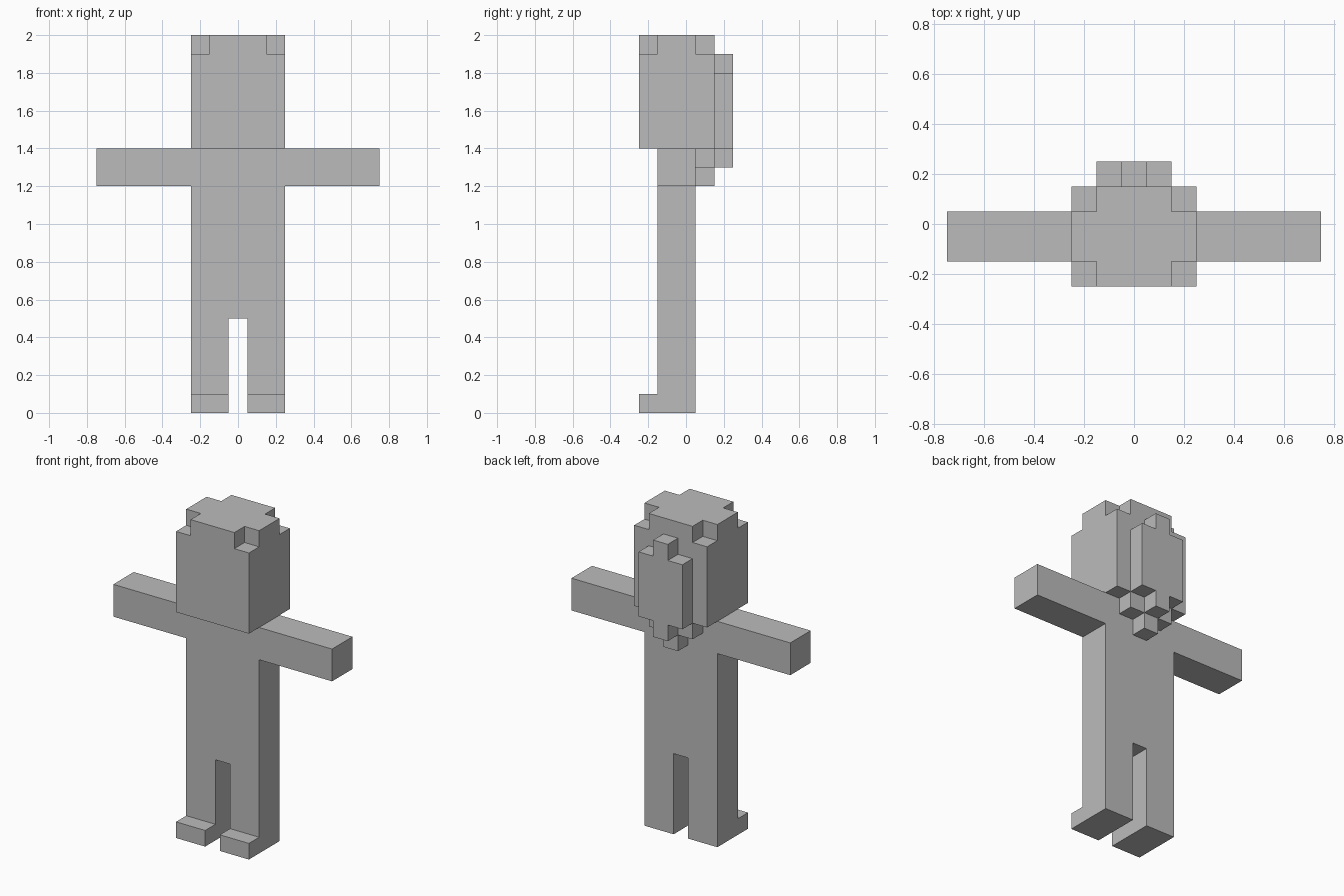
import bpy, bmesh, math
from mathutils import Vector

if "Cube" in bpy.data.objects:
    bpy.data.objects.remove(bpy.data.objects["Cube"])

UNIT = 0.1
ORIGIN = Vector((-0.75, -0.25, 0.0))

grey = bpy.data.materials.new("plain grey")
grey.diffuse_color = (0.5, 0.5, 0.5, 1)
grey.use_nodes = True
grey.node_tree.nodes["Principled BSDF"].inputs["Base Color"].default_value = grey.diffuse_color


def block(x0, x1, y0, y1, z0, z1):
    """Cells of a box, given by half-open ranges in grid units."""
    return {(x, y, z) for x in range(x0, x1) for y in range(y0, y1) for z in range(z0, z1)}


def mirrored(cells):
    """Cells plus their reflection across the centre column."""
    return cells | {(14 - x, y, z) for x, y, z in cells}


parts = {
    # torso with its gap between the legs left open
    "torso": block(5, 10, 1, 3, 5, 14),
    "arms": mirrored(block(0, 5, 1, 3, 12, 14)),
    "legs": mirrored(block(5, 7, 1, 3, 0, 5)),
    "toes": mirrored(block(5, 7, 0, 1, 0, 1)),
    # head with a cross-shaped crown, leaving four notched corners
    "head": block(5, 10, 0, 4, 14, 19) | block(6, 9, 0, 4, 19, 20) | block(5, 10, 1, 3, 19, 20),
    # hair hanging behind the head, longest in the middle
    "back_hair": (block(6, 9, 4, 5, 14, 18) | block(7, 8, 4, 5, 13, 19)
                  | block(6, 9, 3, 4, 13, 14) | block(7, 8, 3, 4, 12, 14)),
}
solid = set().union(*parts.values())


def build(name, cells):
    """Skin the exposed sides of the cells, then merge flat regions."""
    bm = bmesh.new()
    for cell in cells:
        for axis in range(3):
            for sign in (-1, 1):
                step = [0, 0, 0]
                step[axis] = sign
                if tuple(c + s for c, s in zip(cell, step)) in solid:
                    continue
                u, v = (axis + 1) % 3, (axis + 2) % 3
                corners = [(0, 0), (1, 0), (1, 1), (0, 1)][::sign]
                verts = []
                for a, b in corners:
                    p = Vector(cell)
                    p[axis] += (sign + 1) // 2
                    p[u] += a
                    p[v] += b
                    verts.append(bm.verts.new(ORIGIN + p * UNIT))
                bm.faces.new(verts)
    bmesh.ops.remove_doubles(bm, verts=bm.verts[:], dist=0.001)
    bmesh.ops.dissolve_limit(bm, angle_limit=math.radians(1),
                             verts=bm.verts[:], edges=bm.edges[:])
    mesh = bpy.data.meshes.new(name)
    bm.to_mesh(mesh)
    bm.free()
    mesh.materials.append(grey)
    bpy.context.collection.objects.link(bpy.data.objects.new(name, mesh))


for part_name, part_cells in parts.items():
    build(part_name, part_cells)
